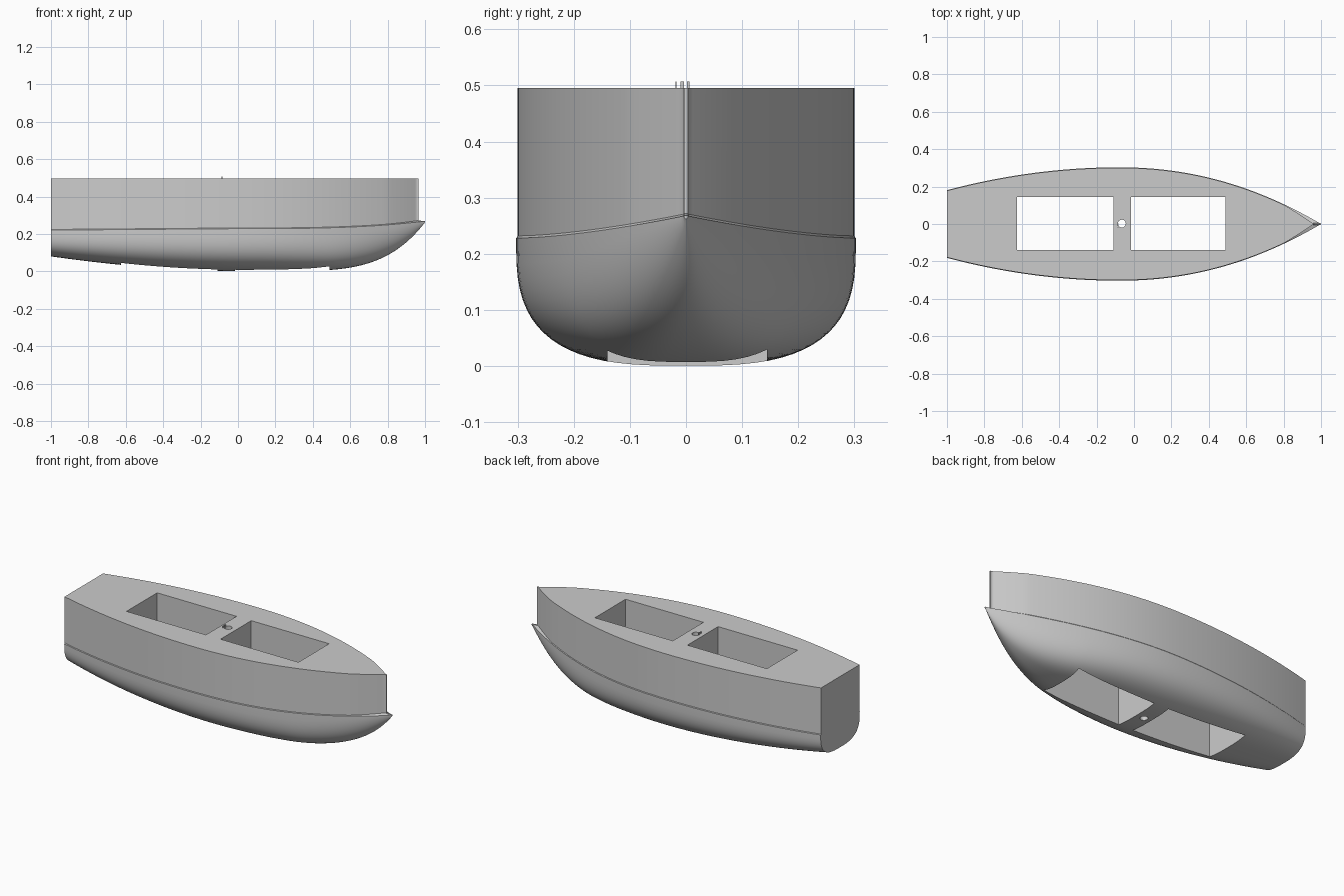
import bpy, bmesh, math

cube = bpy.data.objects.get("Cube")
if cube:
    bpy.data.objects.remove(cube, do_unlink=True)

GREY = (0.6, 0.6, 0.6, 1.0)
grey = bpy.data.materials.new("plain_grey")
grey.use_nodes = True
grey.diffuse_color = GREY
grey.node_tree.nodes["Principled BSDF"].inputs["Base Color"].default_value = GREY

DECK_Z = 0.495
STATIONS = 72
ARC = 18          # steps from the sheer line down to the keel


def half_width(x):
    if x > -0.08:
        return max(0.303 * (1 - ((x + 0.08) / 1.08) ** 2.1), 0.004)
    return 0.303 - 0.122 * ((-0.08 - x) / 0.92) ** 2


def keel_z(x):
    if x > 0.05:
        return 0.262 * ((x - 0.05) / 0.95) ** 4.7
    return 0.08 * ((0.05 - x) / 1.05) ** 1.9


def sheer_z(x):
    return 0.228 + (0.04 * x ** 3 if x > 0 else 0.008 * x)


def fullness(x):
    """Roundness of the section: boxy amidships, finer at the bow."""
    return 3.0 - 1.3 * max(0, (x - 0.5) / 0.5) ** 1.3


def section(x):
    """Ring of points from the port deck edge, under the keel, to starboard."""
    w, k, s, n = half_width(x), keel_z(x), sheer_z(x), fullness(x)
    xu = x if x < 0.8 else 0.8 + (x - 0.8) * 0.825   # upper wall stops short of the stem
    wall = max(w - 0.003, 0.004)
    half = [(xu, wall, DECK_Z), (xu, wall, s + 0.004)]
    for i in range(ARC):
        a = math.pi / 2 * i / ARC
        half.append((x, w * math.cos(a) ** (2 / n),
                     s - (s - k) * math.sin(a) ** (2 / n)))
    return half + [(x, 0, k)] + [(px, -py, pz) for px, py, pz in reversed(half)]


def finish(obj):
    obj.data.materials.clear()
    obj.data.materials.append(grey)
    bpy.ops.object.select_all(action='DESELECT')
    obj.select_set(True)
    bpy.context.view_layer.objects.active = obj
    bpy.ops.object.shade_smooth_by_angle(angle=math.radians(30))


# Solid hull lofted through the stations, closer together towards the bow
bm = bmesh.new()
rings = []
for i in range(STATIONS + 1):
    t = i / STATIONS
    x = -1 + 2 * (1 - (1 - t) ** 1.5)
    rings.append([bm.verts.new(p) for p in section(x)])
count = len(rings[0])
for a, b in zip(rings, rings[1:]):
    for j in range(count):
        k = (j + 1) % count
        bm.faces.new((a[j], a[k], b[k], b[j]))
# Transom and stem caps, in strips across the boat
for ring in (rings[0], rings[-1]):
    for j in range(count // 2):
        strip = (ring[j], ring[j + 1], ring[count - 2 - j], ring[count - 1 - j])
        bm.faces.new(tuple(dict.fromkeys(strip)))
bmesh.ops.recalc_face_normals(bm, faces=bm.faces[:])
mesh = bpy.data.meshes.new("hull")
bm.to_mesh(mesh)
bm.free()
hull = bpy.data.objects.new("hull", mesh)
bpy.context.collection.objects.link(hull)

# Two open wells and the mast hole, cut right through
cutters = []
for x0, x1 in ((-0.625, -0.11), (-0.015, 0.49)):
    bpy.ops.mesh.primitive_cube_add(size=1, location=((x0 + x1) / 2, 0.002, 0.25))
    cutters.append(bpy.context.object)
    cutters[-1].name = "well_cutter"
    cutters[-1].scale = (x1 - x0, 0.284, 1)
bpy.ops.mesh.primitive_cylinder_add(vertices=32, radius=0.021, depth=1,
                                    location=(-0.065, 0.002, 0.25))
cutters.append(bpy.context.object)
cutters[-1].name = "mast_hole_cutter"

bpy.context.view_layer.objects.active = hull
for cutter in cutters:
    cutter.hide_render = True
    mod = hull.modifiers.new("cut", 'BOOLEAN')
    mod.operation = 'DIFFERENCE'
    mod.solver = 'EXACT'
    mod.object = cutter
    bpy.ops.object.modifier_apply(modifier=mod.name)
for cutter in cutters:
    bpy.data.objects.remove(cutter, do_unlink=True)
finish(hull)

# Tiny tabs standing at the rim of the mast hole
for y, width in ((-0.018, 0.002), (-0.007, 0.006), (0.004, 0.005)):
    bpy.ops.mesh.primitive_cube_add(size=1, location=(-0.085, y, DECK_Z + 0.004))
    tab = bpy.context.object
    tab.name = "mast_hole_tab"
    tab.scale = (0.004, width, 0.016)
    finish(tab)
